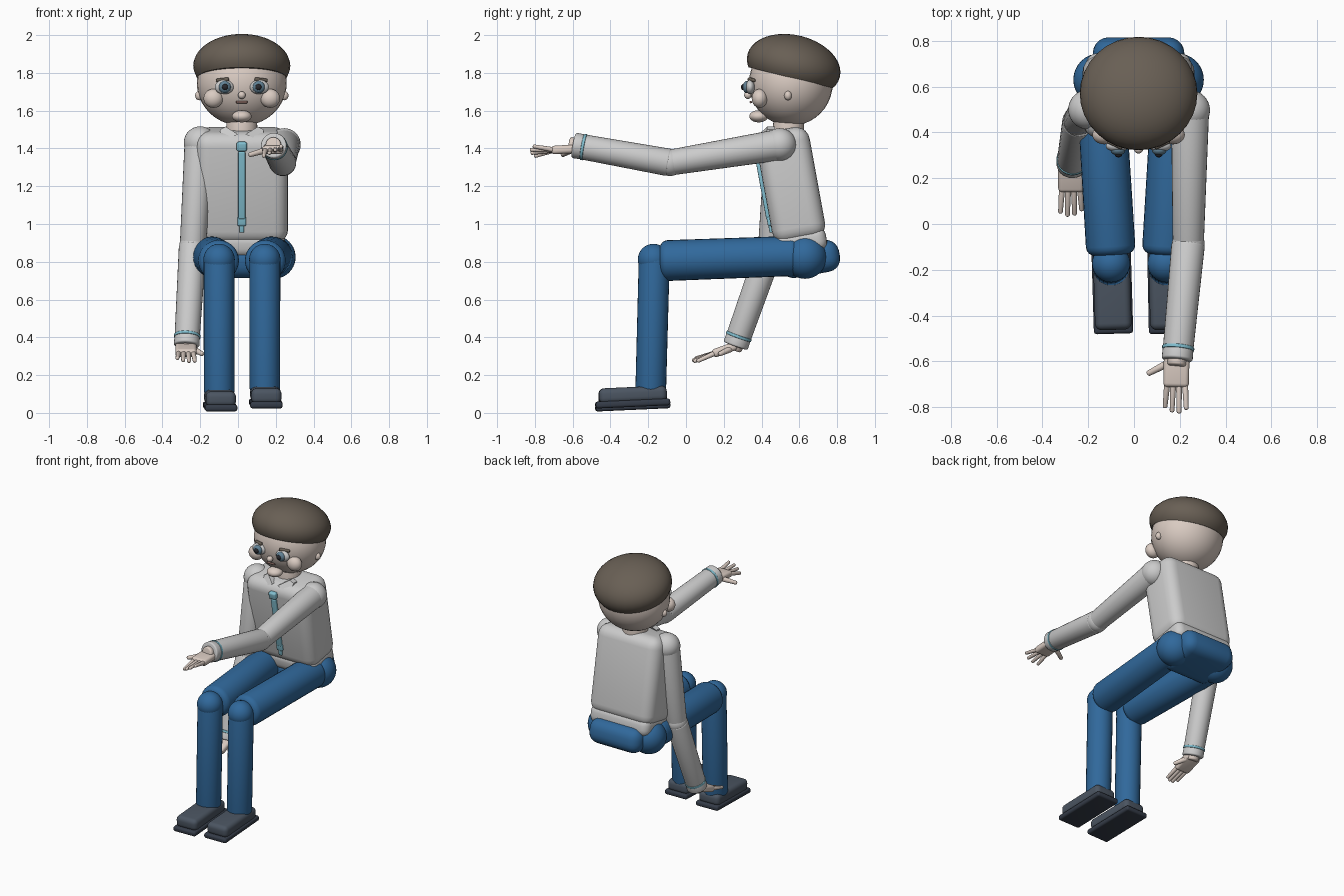
import bpy, bmesh, math
from mathutils import Vector, Matrix, Euler

if "Cube" in bpy.data.objects:
    bpy.data.objects.remove(bpy.data.objects["Cube"])

CX = 0.02      # body centre line
LEAN = 0.18    # forward lean of the trunk


def mat(name, r, g, b):
    m = bpy.data.materials.new(name)
    m.diffuse_color = (r, g, b, 1)
    m.use_nodes = True
    m.node_tree.nodes["Principled BSDF"].inputs["Base Color"].default_value = m.diffuse_color
    return m


SHIRT = mat("shirt", .72, .73, .75)
SKIN = mat("skin", .70, .60, .54)
HAIR = mat("hair", .14, .115, .09)
BLUE = mat("trousers", .03, .14, .33)
SHOE = mat("shoe", .07, .09, .12)
SOLE = mat("sole", .035, .045, .065)
TRIM = mat("trim", .22, .52, .63)
IRIS = mat("iris", .12, .22, .30)
DARK = mat("dark", .02, .02, .025)
LIP = mat("lip", .35, .2, .17)


def finish(name, bm, m, matrix):
    bmesh.ops.recalc_face_normals(bm, faces=bm.faces)
    me = bpy.data.meshes.new(name)
    bm.to_mesh(me)
    bm.free()
    me.materials.append(m)
    ob = bpy.data.objects.new(name, me)
    ob.matrix_world = matrix
    bpy.context.collection.objects.link(ob)
    return ob


def place(loc, rot=(0, 0, 0)):
    return Matrix.Translation(loc) @ Euler(rot).to_matrix().to_4x4()


def ball(name, loc, r, m, rot=(0, 0, 0), cut=None):
    r = (r, r, r) if isinstance(r, (int, float)) else r
    bm = bmesh.new()
    bmesh.ops.create_uvsphere(bm, u_segments=32, v_segments=20, radius=1)
    bmesh.ops.scale(bm, vec=r, verts=bm.verts)
    if cut is not None:
        g = bm.verts[:] + bm.edges[:] + bm.faces[:]
        res = bmesh.ops.bisect_plane(bm, geom=g, plane_co=(0, 0, cut), plane_no=(0, 0, 1), clear_inner=True)
        edges = [e for e in res["geom_cut"] if isinstance(e, bmesh.types.BMEdge)]
        bmesh.ops.contextual_create(bm, geom=edges)
    return finish(name, bm, m, place(loc, rot))


def box(name, loc, size, m, bevel=.01, rot=(0, 0, 0), seg=5):
    bm = bmesh.new()
    bmesh.ops.create_cube(bm, size=1)
    bmesh.ops.scale(bm, vec=size, verts=bm.verts)
    bmesh.ops.bevel(bm, geom=bm.edges[:], offset=bevel, segments=seg, profile=.5, affect='EDGES')
    return finish(name, bm, m, place(loc, rot))


def rod(name, a, b, r1, r2, m, bevel=.02):
    a, b = Vector(a), Vector(b)
    d = b - a
    bm = bmesh.new()
    bmesh.ops.create_cone(bm, cap_ends=True, segments=28, radius1=r1, radius2=r2, depth=d.length)
    rim = [e for e in bm.edges if abs(e.verts[0].co.z - e.verts[1].co.z) < 1e-5]
    bmesh.ops.bevel(bm, geom=rim, offset=bevel, segments=4, profile=.5, affect='EDGES')
    rot = d.to_track_quat('Z', 'Y').to_matrix().to_4x4()
    return finish(name, bm, m, Matrix.Translation((a + b) / 2) @ rot)


# trunk
box("shirt_torso", (CX, .555, 1.205), (.49, .285, .60), SHIRT, .075, (LEAN, 0, 0))
box("shirt_hem", (CX, .61, .905), (.46, .27, .13), SHIRT, .05, (LEAN, 0, 0))
box("pelvis", (CX, .655, .815), (.40, .32, .17), BLUE, .07, (LEAN, 0, 0))
rod("neck", (CX, .54, 1.45), (CX, .545, 1.57), .085, .08, SKIN)

# tie, lying on the leaning shirt front
box("tie_knot", (CX, .365, 1.41), (.055, .035, .05), TRIM, .012, (LEAN, 0, 0))
box("tie_blade", (CX, .405, 1.205), (.038, .025, .36), TRIM, .006, (LEAN, 0, 0))
box("tie_end", (CX, .443, 1.015), (.045, .027, .05), TRIM, .008, (LEAN, 0, 0))
box("tie_tip", (CX, .45, .975), (.025, .022, .04), TRIM, .006, (LEAN, 0, 0))

# collar flaps
for s in (-1, 1):
    bm = bmesh.new()
    pts = [(.02, .385, 1.475), (.11, .39, 1.435), (.115, .43, 1.50), (.085, .43, 1.515)]
    f = bm.faces.new([bm.verts.new((s * x, y, z)) for x, y, z in pts])
    ext = bmesh.ops.extrude_face_region(bm, geom=[f])
    bmesh.ops.translate(bm, vec=(0, .04, 0), verts=[v for v in ext["geom"] if isinstance(v, bmesh.types.BMVert)])
    finish("collar_flap", bm, SHIRT, Matrix.Translation((CX, 0, 0)))

# head and hair
ball("head", (CX, .555, 1.745), (.238, .222, .225), SKIN)
ball("hair_cap", (CX, .57, 1.838), (.257, .252, .162), HAIR, (-.24, 0, 0), cut=-.065)
box("hair_nape", (CX, .71, 1.70), (.24, .06, .12), HAIR, .028, (-.1, 0, 0))

# face
ball("nose", (CX, .328, 1.682), .02, SKIN)
rod("mouth", (CX - .03, .343, 1.645), (CX + .03, .343, 1.645), .006, .006, LIP, .003)
ball("chin", (CX, .385, 1.57), (.052, .05, .032), SKIN)
for s in (-1, 1):
    ball("eye", (CX + s * .093, .34, 1.725), (.05, .025, .038), SHIRT)
    ball("iris", (CX + s * .09, .322, 1.725), (.032, .022, .032), IRIS)
    ball("pupil", (CX + s * .088, .303, 1.725), (.016, .012, .016), DARK)
    rod("eyebrow", (CX + s * .07, .335, 1.765), (CX + s * .135, .362, 1.76), .012, .009, HAIR, .006)
    ball("cheek", (CX + s * .15, .39, 1.665), (.052, .042, .05), SKIN)
    ball("ear", (CX + s * .225, .54, 1.68), (.022, .02, .025), SKIN)

# legs: side, hip x, knee x, foot lift
for hx, kx, lift, turn in ((-.15, -.10, 0, .03), (.19, .142, .016, .02)):
    ball("hip_joint", (hx, .63, .825), .115, BLUE)
    rod("thigh", (hx * .97, .60, .832), (kx, -.135, .805), .106, .108, BLUE, .04)
    ball("knee", (kx, -.172, .812), .083, BLUE)
    rod("shin", (kx, -.168, .82), (kx, -.187, .10 + lift), .082, .081, BLUE, .015)
    tilt = (.045, 0, turn)
    box("shoe_upper", (kx + .005, -.282, .08 + lift), (.16, .36, .082), SHOE, .03, tilt)
    box("shoe_sole", (kx + .005, -.282, .034 + lift), (.172, .395, .036), SOLE, .014, tilt)


def hand(palm, aim, thumb_dir, thumb_base, thumb_tip, fan):
    aim = Vector(aim).normalized()
    side = Vector((thumb_dir, 0, 0))
    up = side.cross(aim).normalized()
    if up.z < 0:
        up = -up
    palm = Vector(palm)
    xa = aim.cross(up)
    ob = box("palm", (0, 0, 0), (.112, .135, .045), SKIN, .018)
    rot = Matrix((xa, aim, up)).transposed().to_4x4()
    ob.matrix_world = Matrix.Translation(palm) @ rot
    for i in range(4):
        k = 1.5 - i
        a = palm + aim * .05 + side * k * .026
        reach = (.095, .113, .117, .10)[i]
        b = a + aim * (.015 + reach) + side * k * .005 - up * k * fan
        rod("finger", a, b, .0135, .010, SKIN, .007)
    rod("thumb", thumb_base, thumb_tip, .017, .012, SKIN, .008)


def arm(shoulder, elbow, wrist):
    sh, el, wr = Vector(shoulder), Vector(elbow), Vector(wrist)
    d = (wr - el).normalized()
    ball("shoulder", sh, .087, SHIRT)
    rod("upper_arm", sh, el, .083, .068, SHIRT, .015)
    ball("elbow", el, .071, SHIRT)
    rod("forearm", el, wr, .073, .066, SHIRT, .012)
    rod("cuff", wr - d * .055, wr, .067, .068, SHIRT, .01)
    rod("cuff_trim", wr - d * .062, wr - d * .046, .0705, .0705, TRIM, .004)
    rod("wrist", wr - d * .02, wr + d * .025, .042, .04, SKIN, .01)


# raised arm reaching forward
arm((.245, .497, 1.42), (.237, -.085, 1.325), (.188, -.595, 1.417))
hand((.185, -.645, 1.395), (-.02, -1, -.06), -1, (.145, -.61, 1.39), (.058, -.655, 1.365), .018)

# lowered arm hanging at the side
arm((-.20, .50, 1.43), (-.24, .45, .885), (-.272, .262, .355))
hand((-.275, .205, .335), (0, -1, -.36), 1, (-.24, .24, .34), (-.186, .175, .31), .006)

# smooth shading with crisp edges
for ob in bpy.context.scene.objects:
    ob.select_set(True)
    bpy.context.view_layer.objects.active = ob
bpy.ops.object.shade_smooth_by_angle(angle=math.radians(35))
